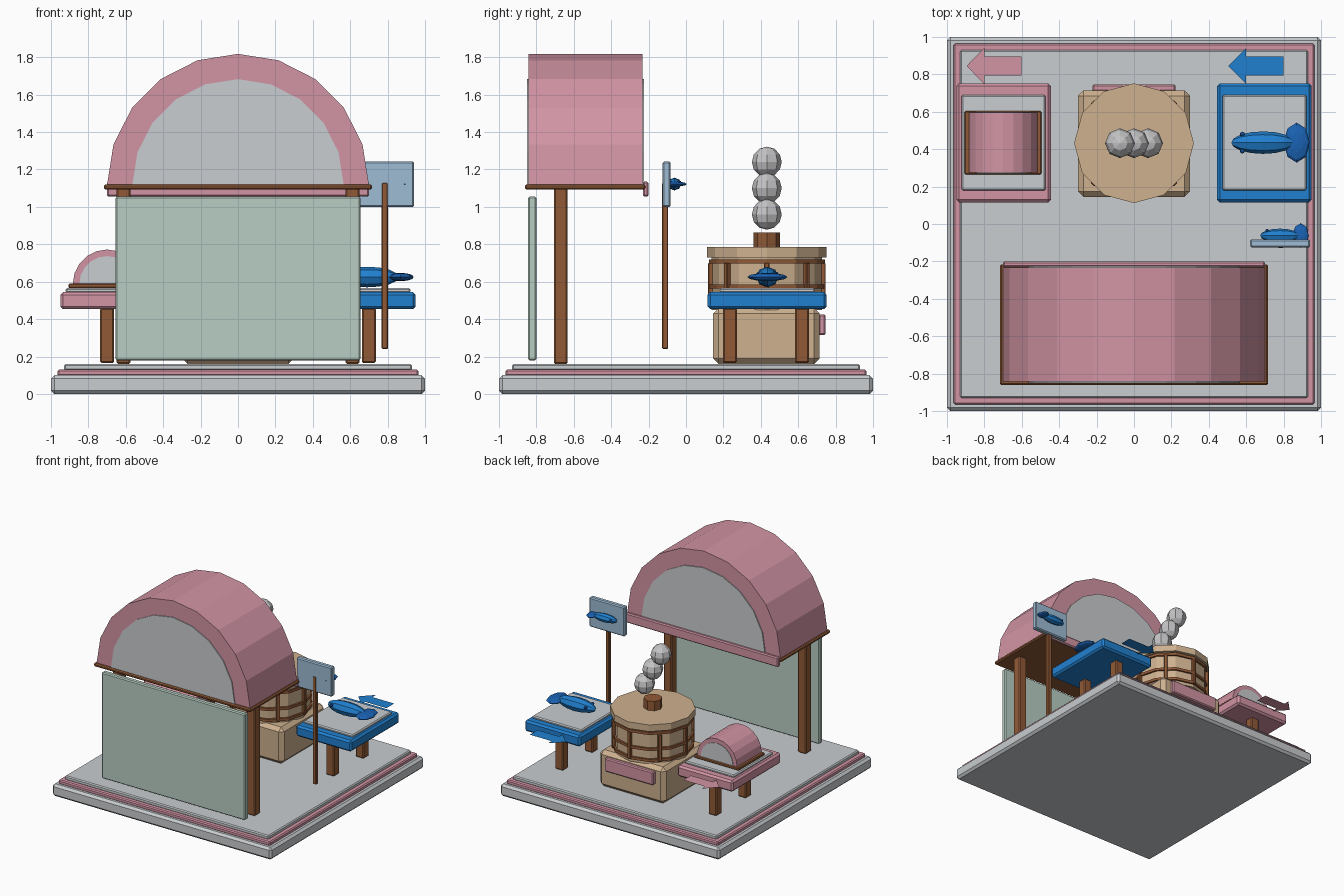
import bpy, bmesh, math
from mathutils import Matrix

if "Cube" in bpy.data.objects:
    bpy.data.objects.remove(bpy.data.objects["Cube"])


def mat(name, r, g, b):
    lin = [((c / 255 + 0.055) / 1.055) ** 2.4 for c in (r, g, b)]
    m = bpy.data.materials.new(name)
    m.diffuse_color = (*lin, 1)
    m.use_nodes = True
    m.node_tree.nodes["Principled BSDF"].inputs["Base Color"].default_value = m.diffuse_color
    return m


PINK = mat("pink", 210, 148, 164)
GREY = mat("pale grey", 201, 205, 208)
GREEN = mat("sage green", 184, 206, 195)
BROWN = mat("brown", 145, 90, 55)
TAN = mat("tan", 206, 177, 143)
BLUE = mat("blue", 33, 128, 208)
DEEP = mat("deep blue", 26, 98, 180)
SKY = mat("light blue", 158, 188, 212)
SMOKE = mat("smoke grey", 196, 196, 198)


def finish(bm, name, material):
    bmesh.ops.recalc_face_normals(bm, faces=bm.faces)
    me = bpy.data.meshes.new(name)
    bm.to_mesh(me)
    bm.free()
    me.materials.append(material)
    ob = bpy.data.objects.new(name, me)
    bpy.context.collection.objects.link(ob)
    return ob


def box(name, material, x, y, z, bevel=0.008):
    """Bevelled box given its (min, max) range on each axis."""
    bm = bmesh.new()
    bmesh.ops.create_cube(bm, size=1)
    for v in bm.verts:
        for i, (lo, hi) in enumerate((x, y, z)):
            v.co[i] = lo if v.co[i] < 0 else hi
    if bevel:
        bmesh.ops.bevel(bm, geom=bm.edges[:], offset=bevel, segments=1, affect='EDGES')
    return finish(bm, name, material)


def cylinder(name, material, x, y, z, r, sides):
    bm = bmesh.new()
    m = Matrix.Translation((x, y, (z[0] + z[1]) / 2))
    bmesh.ops.create_cone(bm, cap_ends=True, segments=sides, radius1=r, radius2=r,
                          depth=z[1] - z[0], matrix=m)
    return finish(bm, name, material)


def blob(name, material, c, r, segs=8, rings=6, axis='Z'):
    """Low-poly ellipsoid with its poles along the given axis."""
    bm = bmesh.new()
    turn = Matrix.Rotation(math.pi / 2, 4, 'Y') if axis == 'X' else Matrix()
    m = Matrix.Translation(c) @ Matrix.Diagonal((*r, 1)) @ turn
    bmesh.ops.create_uvsphere(bm, u_segments=segs, v_segments=rings, radius=1, matrix=m)
    return finish(bm, name, material)


def half_round(name, material, x, z, r, y, steps=10):
    """Solid half cylinder lying along y."""
    bm = bmesh.new()
    ring = [bm.verts.new((x + r * math.cos(math.pi * i / steps), y[0],
                          z + r * math.sin(math.pi * i / steps))) for i in range(steps + 1)]
    f = bm.faces.new(ring)
    ext = bmesh.ops.extrude_face_region(bm, geom=[f])
    for g in ext["geom"]:
        if isinstance(g, bmesh.types.BMVert):
            g.co.y = y[1]
    return finish(bm, name, material)


def fish(prefix, x, y, z, s):
    """Fish pointing to -x with a flat tail."""
    blob(prefix + "_body", BLUE, (x, y, z), (0.17 * s, 0.06 * s, 0.055 * s), 8, 8, 'X')
    blob(prefix + "_tail", DEEP, (x + 0.18 * s, y, z), (0.07 * s, 0.107 * s, 0.022 * s), 8, 6)
    for side in (-1, 1):
        blob(prefix + "_eye", DEEP, (x - 0.11 * s, y + side * 0.045 * s, z + 0.015 * s),
             (0.014 * s,) * 3, 6, 4)


# Stepped base
box("base_slab", GREY, (-1, 1), (-1, 1), (0, 0.1), 0.018)
box("base_trim", PINK, (-0.965, 0.965), (-0.965, 0.965), (0.095, 0.13))
box("base_floor", GREY, (-0.93, 0.93), (-0.93, 0.93), (0.125, 0.16))

# Large arched stall: screen, posts, roof
box("front_screen", GREEN, (-0.655, 0.655), (-0.845, -0.8), (0.18, 1.055))
for s in (-1, 1):
    box("roof_post", BROWN, (s * 0.612 - 0.037, s * 0.612 + 0.037), (-0.707, -0.633), (0.16, 1.1))
box("roof_plate", BROWN, (-0.717, 0.717), (-0.862, -0.217), (1.093, 1.12))
half_round("arched_roof", PINK, 0, 1.118, 0.7, (-0.843, -0.232))
half_round("arch_end_panels", GREY, 0, 1.118, 0.565, (-0.85, -0.224))
box("back_beam", PINK, (-0.7, 0.7), (-0.231, -0.2), (1.055, 1.135))

# Two side tables with tops, legs and flat arrows
for side, colour, word in ((-1, PINK, "pink"), (1, BLUE, "blue")):
    cx = side * 0.697
    box(word + "_table", colour, (cx - 0.253, cx + 0.253), (0.115, 0.752), (0.453, 0.545), 0.015)
    box(word + "_table_top", GREY, (cx - 0.225, cx + 0.225), (0.18, 0.69), (0.54, 0.565))
    for ly in (0.235, 0.62):
        box(word + "_table_leg", BROWN, (side * 0.7 - 0.037, side * 0.7 + 0.037),
            (ly - 0.037, ly + 0.037), (0.165, 0.46))
    tip = -0.895 if side < 0 else 0.505
    bm = bmesh.new()
    bm.faces.new([bm.verts.new((tip + dx, 0.845 + dy, 0.52)) for dx, dy in
                  ((0, 0), (0.095, -0.097), (0.095, -0.05), (0.293, -0.05),
                   (0.293, 0.05), (0.095, 0.05), (0.095, 0.097))])
    finish(bm, word + "_arrow", colour)

# Miniature arch on the pink table
box("small_arch_plate", BROWN, (-0.906, -0.495), (0.265, 0.605), (0.565, 0.59), 0.006)
half_round("small_arch", PINK, -0.7, 0.589, 0.183, (0.275, 0.595))
half_round("small_arch_ends", GREY, -0.7, 0.589, 0.148, (0.271, 0.599))

# Fish on the blue table
fish("table_fish", 0.69, 0.435, 0.625, 1)

# Central kiosk: box, drum, rings, slats, lid
KY = 0.432
box("kiosk_box", TAN, (-0.3, 0.3), (0.145, 0.715), (0.16, 0.46), 0.03)
box("kiosk_plaque", PINK, (-0.222, 0.222), (0.708, 0.747), (0.315, 0.425))
cylinder("kiosk_drum", TAN, 0, KY, (0.45, 0.735), 0.295, 12)
for z in (0.485, 0.575, 0.708):
    cylinder("drum_ring", BROWN, 0, KY, (z - 0.011, z + 0.011), 0.31, 12)
for i in range(8):
    a = math.pi / 4 * i
    slat = box("drum_slat", BROWN, (-0.014, 0.014), (-0.014, 0.014), (0.475, 0.7), 0.004)
    slat.location = (0.3 * math.cos(a), KY + 0.3 * math.sin(a), 0)
    slat.rotation_euler.z = a
cylinder("kiosk_lid", TAN, 0, KY, (0.73, 0.785), 0.32, 12)

# Chimney and puffs of smoke
cylinder("chimney", BROWN, 0, KY, (0.78, 0.862), 0.07, 8)
for i in range(3):
    blob("smoke_puff", SMOKE, (0.075 - 0.075 * i, KY, 0.96 + 0.14 * i), (0.08, 0.08, 0.082))

# Sign on a pole with a small fish
box("sign_pole", BROWN, (0.768, 0.802), (-0.127, -0.095), (0.24, 1.13), 0.005)
box("sign_board", SKY, (0.62, 0.942), (-0.125, -0.082), (1.0, 1.243))
fish("sign_fish", 0.78, -0.062, 1.122, 0.62)
